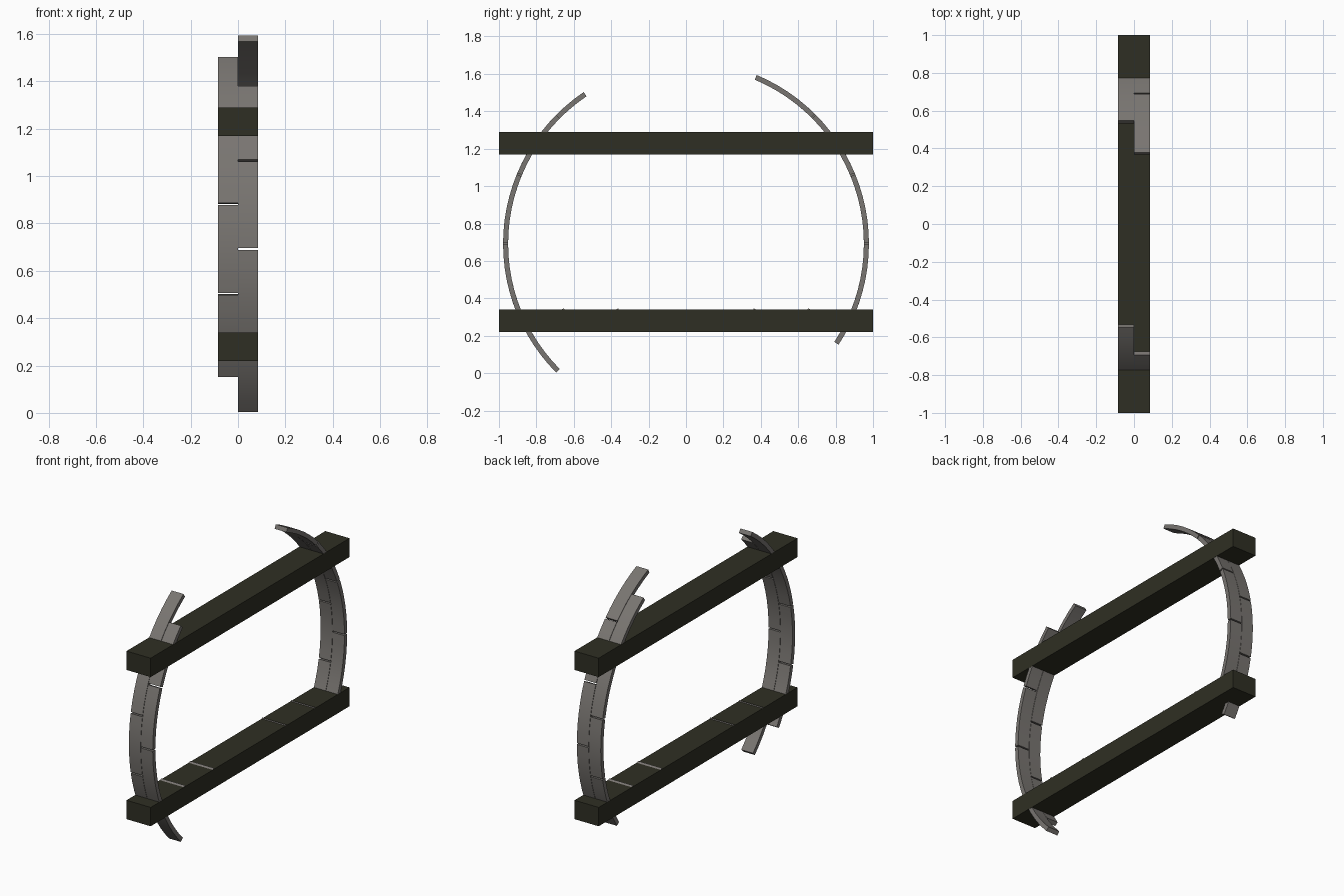
import bpy, bmesh, math

if "Cube" in bpy.data.objects:
    bpy.data.objects.remove(bpy.data.objects["Cube"])

def material(name, rgb):
    m = bpy.data.materials.new(name)
    m.diffuse_color = (*rgb, 1)
    m.use_nodes = True
    m.node_tree.nodes["Principled BSDF"].inputs["Base Color"].default_value = m.diffuse_color
    return m

DARK = material("dark_olive", (0.028, 0.028, 0.017))
GREY = material("warm_grey", (0.19, 0.178, 0.165))

CZ, R_OUT, R_IN = 0.692, 0.978, 0.951   # rib circle centre height and radii
GAP = 0.25                              # half joint gap in degrees

def finish(name, bm, mat, smooth=False):
    bmesh.ops.recalc_face_normals(bm, faces=bm.faces)
    me = bpy.data.meshes.new(name)
    bm.to_mesh(me)
    bm.free()
    me.materials.append(mat)
    ob = bpy.data.objects.new(name, me)
    bpy.context.collection.objects.link(ob)
    if smooth:
        bpy.ops.object.select_all(action='DESELECT')
        ob.select_set(True)
        bpy.context.view_layer.objects.active = ob
        bpy.ops.object.shade_smooth_by_angle(angle=math.radians(30))

def prism(bm, pts, x0, x1):
    """Extrude a closed y-z outline along x."""
    a = [bm.verts.new((x0, y, z)) for y, z in pts]
    b = [bm.verts.new((x1, y, z)) for y, z in pts]
    n = len(pts)
    bm.faces.new(a)
    bm.faces.new(b[::-1])
    for i in range(n):
        bm.faces.new((a[i], b[i], b[(i + 1) % n], a[(i + 1) % n]))

def curved_block(bm, side, a0, a1, x0, x1, steps=6):
    """One curved block between two angles, as a closed strip of quads."""
    rings = []
    for i in range(steps + 1):
        t = math.radians(a0 + GAP + (a1 - a0 - 2 * GAP) * i / steps)
        rings.append([bm.verts.new((x, side * r * math.cos(t), CZ + r * math.sin(t)))
                      for x, r in ((x0, R_IN), (x1, R_IN), (x1, R_OUT), (x0, R_OUT))])
    for p, q in zip(rings, rings[1:]):
        for k in range(4):
            bm.faces.new((p[k], p[(k + 1) % 4], q[(k + 1) % 4], q[k]))
    bm.faces.new(rings[0])
    bm.faces.new(rings[-1])

# Two long square beams
for name, z0, z1 in (("lower_beam", 0.22, 0.34), ("upper_beam", 1.17, 1.29)):
    bm = bmesh.new()
    prism(bm, [(-1, z0), (1, z0), (1, z1), (-1, z1)], -0.085, 0.085)
    finish(name, bm, DARK)

# Curved ribs: two staggered layers per side, made of 22.5 degree blocks
STEP = 22.5
ribs = (("front_rib_right_layer", -1, -45, 4, 0.001, 0.084),
        ("front_rib_left_layer", -1, -33.75, 4, -0.084, -0.001),
        ("back_rib_right_layer", 1, -22.5, 4, 0.001, 0.084),
        ("back_rib_left_layer", 1, -33.75, 4, -0.084, -0.001))
for name, side, start, count, x0, x1 in ribs:
    bm = bmesh.new()
    for i in range(count):
        curved_block(bm, side, start + i * STEP, start + (i + 1) * STEP, x0, x1)
    finish(name, bm, GREY, True)

# Small slanted cleats across the lower beam
for i, y in enumerate((-0.66, -0.37, 0.37, 0.66)):
    s = 1 if y > 0 else -1
    bm = bmesh.new()
    prism(bm, [(y - s * 0.012, 0.335), (y - s * 0.008, 0.347),
               (y + s * 0.014, 0.335)], -0.084, 0.084)
    finish(f"cleat_{i + 1}", bm, GREY)
